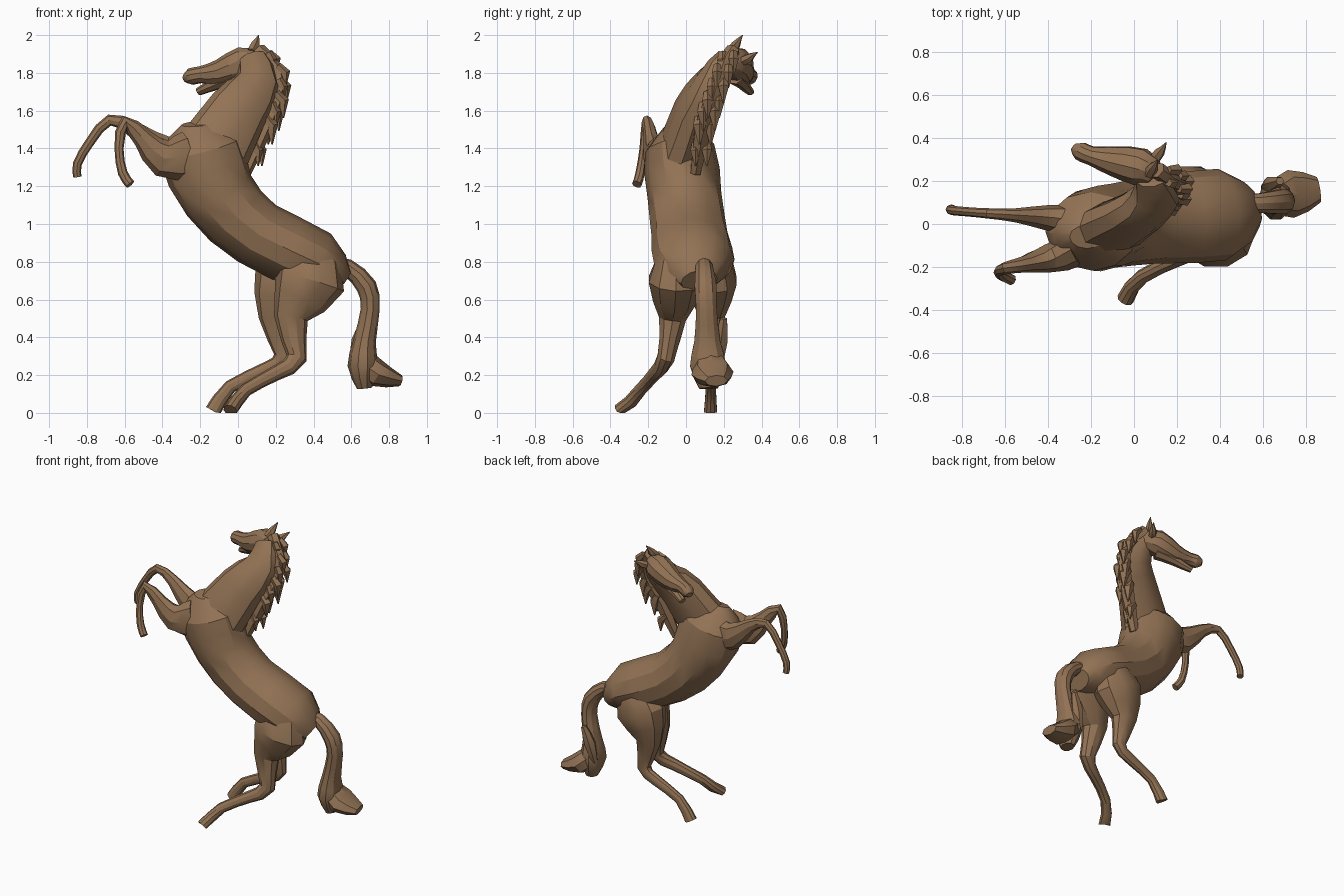
import bpy, bmesh, math
from mathutils import Vector

if "Cube" in bpy.data.objects:
    bpy.data.objects.remove(bpy.data.objects["Cube"], do_unlink=True)

coat = bpy.data.materials.new("brown_coat")
coat.use_nodes = True
coat_colour = (.29, .17, .09, 1)
coat.diffuse_color = coat_colour
coat.node_tree.nodes["Principled BSDF"].inputs["Base Color"].default_value = coat_colour

ACROSS = Vector((0, 1, 0))
HEAD_TILT = Vector((.3, .9, -.5))


def blend(pair, t):
    return pair[0] + (pair[1] - pair[0]) * t


def sweep(profile, depth, ease):
    """Smooth a profile of (x, z, radius) and spread it between two y values."""
    keys = [Vector(key) for key in profile]
    last = len(keys) - 1
    samples = []
    for step in range(2 * last + 1):
        i, half = divmod(step, 2)
        point = keys[i].copy()
        if half:
            before, after = keys[max(i - 1, 0)], keys[min(i + 2, last)]
            middle = (keys[i] + keys[i + 1]) / 2
            point = middle + (middle - (before + after) / 2) / 8
        x, z, radius = point
        y = blend(depth, (step / (2 * last)) ** ease)
        samples.append((Vector((x, y, z)), max(radius, .002)))
    return samples


def skin(name, samples, width=(1, 1), side=ACROSS, sides=8):
    """Join elliptical rings along the samples; width is side radius over depth radius."""
    bm = bmesh.new()
    last = len(samples) - 1
    rings = []
    for i, (centre, radius) in enumerate(samples):
        behind = samples[max(i - 1, 0)][0]
        ahead = samples[min(i + 1, last)][0]
        along = (centre - behind).normalized() + (ahead - centre).normalized()
        along.normalize()
        lateral = (side - along * side.dot(along)).normalized()
        dorsal = along.cross(lateral)
        lateral *= blend(width, i / last)
        ring = []
        for k in range(sides):
            angle = math.tau * k / sides
            corner = centre + (dorsal * math.cos(angle) + lateral * math.sin(angle)) * radius
            corner.z = max(corner.z, 0)
            ring.append(bm.verts.new(corner))
        rings.append(ring)
    for ring, following in zip(rings, rings[1:]):
        for k in range(sides):
            n = (k + 1) % sides
            bm.faces.new((ring[k], ring[n], following[n], following[k]))
    bm.faces.new(rings[0])
    bm.faces.new(rings[-1])
    bmesh.ops.recalc_face_normals(bm, faces=bm.faces[:])
    mesh = bpy.data.meshes.new(name)
    bm.to_mesh(mesh)
    bm.free()
    mesh.materials.append(coat)
    part = bpy.data.objects.new(name, mesh)
    bpy.context.collection.objects.link(part)
    bpy.ops.object.select_all(action="DESELECT")
    part.select_set(True)
    bpy.context.view_layer.objects.active = part
    bpy.ops.object.shade_smooth_by_angle(angle=math.radians(30))


def limb(name, profile, depth, ease=1, **shape):
    skin(name, sweep(profile, depth, ease), **shape)


# Trunk from rump to chest, then the neck turning to the left
limb("torso", [(.55, .7, .07), (.41, .8, .17), (.1, .95, .18), (-.1, 1.15, .2),
               (-.2, 1.4, .22), (-.22, 1.53, .08)],
     depth=(.07, -.06), width=(1.4, .7), sides=12)
limb("neck", [(-.15, 1.35, .2), (0, 1.6, .16), (.1, 1.75, .12), (.08, 1.87, .08)],
     depth=(-.05, .22), width=(.6, .8), sides=10)

# Head with an open mouth
limb("head", [(.1, 1.87, .05), (.03, 1.85, .09), (-.1, 1.8, .07), (-.2, 1.79, .045),
              (-.25, 1.78, .045), (-.28, 1.77, .02)],
     depth=(.22, .36), ease=.7, side=HEAD_TILT, sides=10)
limb("lower_jaw", [(.02, 1.79, .05), (-.1, 1.75, .035), (-.21, 1.7, .02)],
     depth=(.25, .34), width=(1.2, 1.2), side=HEAD_TILT)
limb("right_ear", [(.07, 1.91, .025), (.09, 1.95, .025), (.11, 2, 0)],
     depth=(.23, .3), side=HEAD_TILT, sides=6)
limb("left_ear", [(.09, 1.86, .025), (.12, 1.88, .025), (.15, 1.91, 0)],
     depth=(.29, .38), side=HEAD_TILT, sides=6)

# Mane: a crest down the neck with ragged locks on both sides
crest = sweep([(.11, 1.92, .04), (.21, 1.8, .04), (.2, 1.65, .045), (.14, 1.52, .05),
               (.04, 1.27, .03)], depth=(.25, .05), ease=.8)
skin("mane_crest", crest, sides=6)
for i, (root, size) in enumerate(crest[1:-1]):
    for j, spread in enumerate((-.02, .04)):
        outward = Vector((.02 + .02 * ((i + j) % 2), spread, 0))
        drop = Vector((0, 0, -size))
        skin("mane_lock", [(root - drop + ACROSS * spread, size / 2),
                           (root + outward, size * .7),
                           (root + outward + drop * 2, .004)], sides=5)

# Raised front legs
limb("right_front_leg", [(-.27, 1.36, .13), (-.4, 1.35, .1), (-.5, 1.45, .055),
                         (-.6, 1.54, .036), (-.63, 1.4, .024), (-.61, 1.27, .026),
                         (-.57, 1.21, .026)],
     depth=(-.12, -.26), ease=.7, width=(.6, 1))
limb("left_front_leg", [(-.25, 1.36, .13), (-.4, 1.38, .09), (-.55, 1.5, .045),
                        (-.68, 1.55, .03), (-.78, 1.44, .025), (-.85, 1.32, .024),
                        (-.85, 1.25, .022)],
     depth=(0, .07), ease=.5, width=(.6, 1))

# Hind legs carrying the weight
limb("right_hind_leg", [(.39, .88, .1), (.38, .7, .19), (.28, .5, .09), (.31, .29, .055),
                        (.2, .21, .04), (.04, .12, .035), (-.04, .01, .04)],
     depth=(-.05, -.35), ease=2.4, width=(.75, 1), sides=10)
limb("left_hind_leg", [(.34, .88, .1), (.26, .7, .18), (.2, .5, .09), (.24, .3, .05),
                       (.15, .23, .04), (-.04, .14, .035), (-.13, .01, .045)],
     depth=(.14, .13), width=(.75, .8), sides=10)

# Tail with a flared end
limb("tail", [(.48, .78, .05), (.58, .77, .045), (.68, .67, .055), (.7, .55, .05),
              (.67, .38, .06), (.66, .25, .08), (.67, .13, .04)],
     depth=(.08, .12), ease=.5, width=(1, 1.3), sides=10)
limb("tail_tuft", [(.65, .28, .07), (.73, .21, .075), (.86, .17, .03)],
     depth=(.12, .16), width=(1, 2))
limb("tail_strand", [(.68, .5, .02), (.64, .38, .04), (.61, .25, .02)],
     depth=(.2, .17), sides=6)
